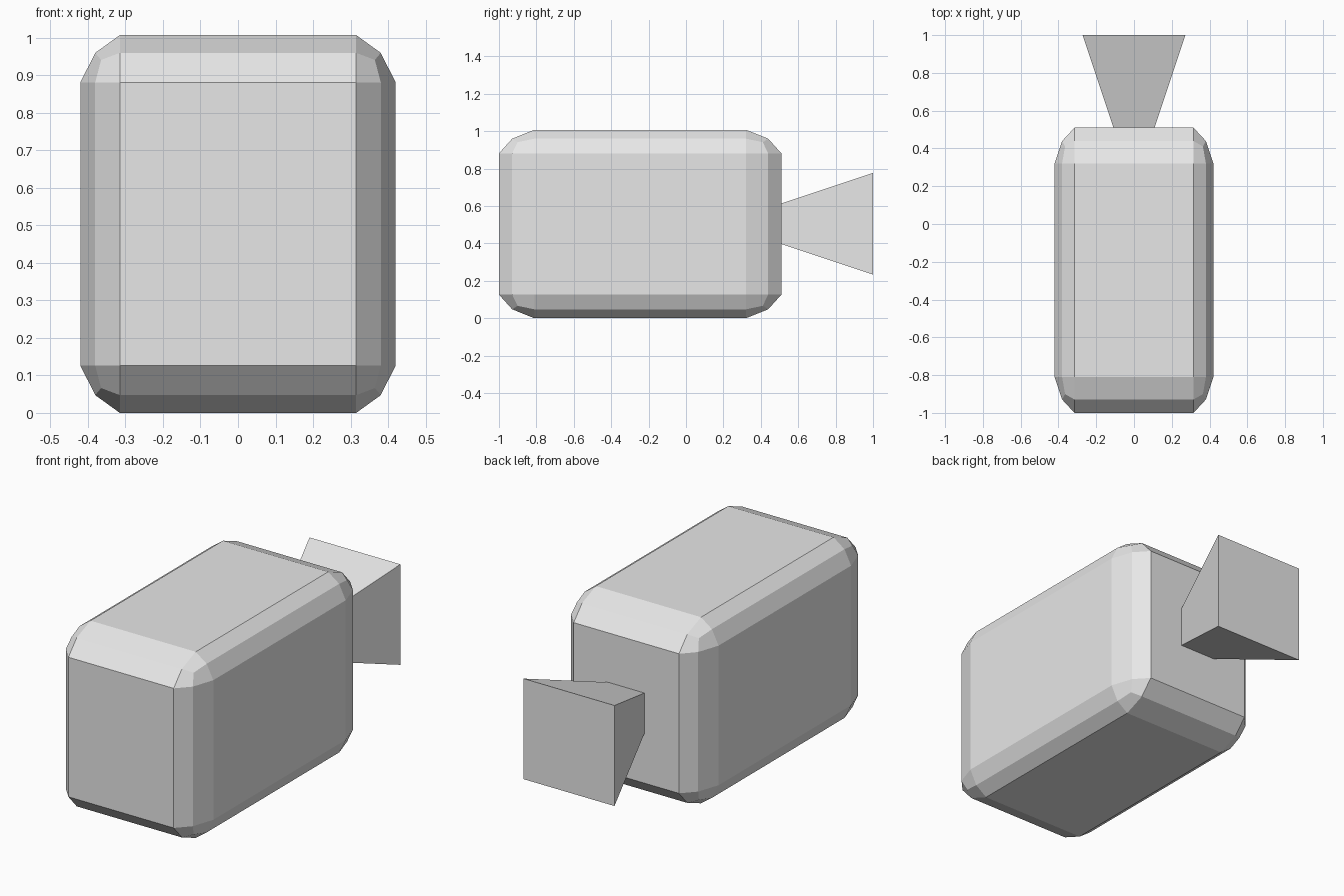
import bpy, bmesh
from mathutils import Vector

if "Cube" in bpy.data.objects:
    bpy.data.objects.remove(bpy.data.objects["Cube"])

grey = bpy.data.materials.new("light grey")
grey.diffuse_color = (0.8, 0.8, 0.8, 1)
grey.use_nodes = True
grey.node_tree.nodes["Principled BSDF"].inputs["Base Color"].default_value = grey.diffuse_color


def finish(name, bm):
    bmesh.ops.recalc_face_normals(bm, faces=bm.faces)
    mesh = bpy.data.meshes.new(name)
    bm.to_mesh(mesh)
    bm.free()
    mesh.materials.append(grey)
    obj = bpy.data.objects.new(name, mesh)
    bpy.context.collection.objects.link(obj)
    return obj


# Body: unit cube with rounded edges, then stretched to size
bm = bmesh.new()
bmesh.ops.create_cube(bm, size=1)
bmesh.ops.bevel(bm, geom=bm.edges[:], offset=0.125, offset_type='OFFSET',
                segments=2, profile=0.39, affect='EDGES')
bmesh.ops.scale(bm, vec=(0.84, 1.51, 1.007), verts=bm.verts)
bmesh.ops.translate(bm, vec=(0, -0.245, 0.5035), verts=bm.verts)
finish("camera_body", bm)

# Lens hood: square funnel widening towards the back
bm = bmesh.new()
bmesh.ops.create_cube(bm, size=2)
for v in bm.verts:
    far = v.co.y > 0
    half = 0.272 if far else 0.107
    v.co = Vector((v.co.x * half, 1.0 if far else 0.505, 0.505 + v.co.z * half))
finish("lens_hood", bm)
